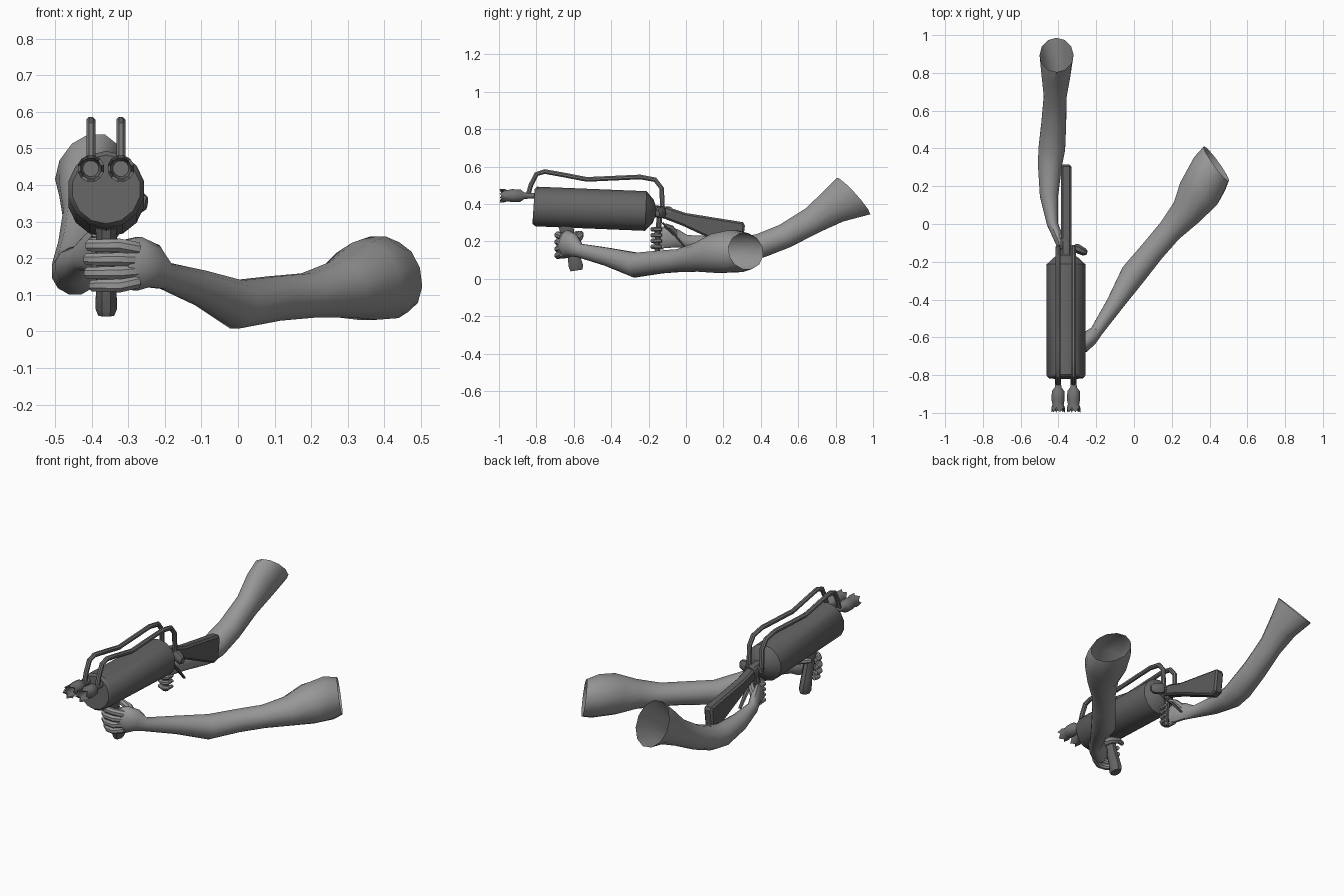
import bpy, bmesh, math
from mathutils import Vector


def material(name, v):
    m = bpy.data.materials.new(name)
    m.diffuse_color = (v, v, v, 1)
    return m


SKIN = material("light grey", 0.31)
METAL = material("dark grey", 0.13)
STEEL = material("mid grey", 0.17)
WOOD = material("charcoal", 0.11)
Z, X = Vector((0, 0, 1)), Vector((1, 0, 0))


def finish(name, bm, mat, angle=40):
    bmesh.ops.recalc_face_normals(bm, faces=bm.faces)
    me = bpy.data.meshes.new(name)
    bm.to_mesh(me)
    bm.free()
    me.materials.append(mat)
    ob = bpy.data.objects.new(name, me)
    bpy.context.collection.objects.link(ob)
    bpy.ops.object.select_all(action='DESELECT')
    ob.select_set(True)
    bpy.context.view_layer.objects.active = ob
    bpy.ops.object.shade_smooth_by_angle(angle=math.radians(angle))
    return ob


def loft(name, rings, mat, sides=10, ref=Z, caps=(True, True), normals=None, jag=None):
    """Skin elliptical rings (x, y, z, half width, half height) along a path."""
    bm = bmesh.new()
    pts = [Vector(r[:3]) for r in rings]
    loops = []
    for i, r in enumerate(rings):
        n = pts[min(i + 1, len(pts) - 1)] - pts[max(i - 1, 0)]
        if normals and i in normals:
            n = Vector(normals[i])
        n.normalize()
        side = n.cross(ref).normalized()
        up = side.cross(n)
        loop = []
        for k in range(sides):
            a = 2 * math.pi * (k + 0.5) / sides
            p = pts[i] + side * math.cos(a) * r[3] + up * math.sin(a) * r[4]
            if jag and i in jag:
                p.y += 0.012 * (-1) ** k
            loop.append(bm.verts.new(p))
        loops.append(loop)
    for a, b in zip(loops, loops[1:]):
        for k in range(sides):
            j = (k + 1) % sides
            bm.faces.new((a[k], a[j], b[j], b[k]))
    if caps[0]:
        bm.faces.new(loops[0])
    if caps[1]:
        bm.faces.new(loops[-1])
    return finish(name, bm, mat)


def tube(name, path, r, mat, sides=8, ref=Z):
    return loft(name, [(*p, r, r) for p in path], mat, sides, ref)


# Tank body with chamfered front and conical rear
CX = -0.36
tank = [(-0.815, 0.388, 0.094), (-0.80, 0.387, 0.106), (-0.215, 0.363, 0.106),
        (-0.175, 0.361, 0.062), (-0.165, 0.361, 0.032), (-0.08, 0.355, 0.03)]
loft("tank", [(CX, y, z, r, r) for y, z, r in tank], METAL, 14)

# Twin nozzles with jagged mouths, and the pipes arching over the tank
nozzle = [(-0.81, 0.015), (-0.865, 0.018), (-0.885, 0.034), (-0.93, 0.036),
          (-0.955, 0.031), (-0.985, 0.037), (-0.98, 0.029), (-0.90, 0.022)]
pipe = [(-0.845, 0.445), (-0.83, 0.50), (-0.80, 0.56), (-0.755, 0.574), (-0.66, 0.557),
        (-0.53, 0.532), (-0.245, 0.545), (-0.165, 0.53), (-0.13, 0.485), (-0.125, 0.35)]
for tag, x in (("left", -0.402), ("right", -0.32)):
    loft(tag + "_nozzle", [(x, y, 0.445, r, r) for y, r in nozzle], STEEL, 12,
         normals={i: (0, -1, 0) for i in range(8)}, jag=(5, 6))
    tube(tag + "_pipe", [(x, y, z) for y, z in pipe], 0.0135, STEEL, ref=X)

# Cross bar and side valve knob
tube("pipe_cross_bar", [(-0.41, -0.125, 0.37), (-0.31, -0.125, 0.37)], 0.014, STEEL)
tube("valve_stem", [(CX, -0.12, 0.36), (-0.30, -0.135, 0.355)], 0.016, METAL)
loft("valve_knob", [(-0.315, -0.125, 0.357, 0.022, 0.03), (-0.30, -0.13, 0.356, 0.026, 0.034),
                    (-0.265, -0.148, 0.352, 0.022, 0.03), (-0.25, -0.153, 0.35, 0.012, 0.018)],
     METAL, 8)

# Shoulder stock: extruded side profile with softened edges
profile = [(-0.16, 0.392), (-0.1, 0.385), (0.0, 0.352), (0.305, 0.303), (0.315, 0.285),
           (0.30, 0.165), (0.26, 0.155), (-0.02, 0.285), (-0.15, 0.335)]
bm = bmesh.new()
base = bm.faces.new([bm.verts.new((-0.386, y, z)) for y, z in profile])
ext = bmesh.ops.extrude_face_region(bm, geom=[base])
bmesh.ops.translate(bm, vec=(0.054, 0, 0), verts=[v for v in ext["geom"]
                                                  if isinstance(v, bmesh.types.BMVert)])
bmesh.ops.bevel(bm, geom=[e for e in bm.edges if abs(e.verts[0].co.x - e.verts[1].co.x) < 1e-4],
                offset=0.01, segments=1, affect='EDGES')
finish("stock", bm, WOOD, 30)

# Grips, trigger lever
loft("front_grip", [(CX, -0.645, 0.30, 0.045, 0.032), (CX, -0.625, 0.20, 0.034, 0.028),
                    (CX, -0.60, 0.12, 0.036, 0.03), (CX, -0.588, 0.065, 0.042, 0.032),
                    (CX, -0.585, 0.045, 0.034, 0.024)], METAL, 8, X)
tube("rear_grip", [(CX, -0.14, 0.34), (CX, -0.15, 0.25), (CX, -0.155, 0.15)], 0.016, METAL, ref=X)
loft("trigger_lever", [(-0.345, -0.125, 0.30, 0.007, 0.014), (-0.345, -0.06, 0.235, 0.007, 0.014),
                       (-0.345, -0.005, 0.17, 0.006, 0.01)], METAL, 6, X)

# Front arm, open at the shoulder
loft("front_arm", [
    (-0.315, -0.655, 0.185, 0.036, 0.066), (-0.275, -0.635, 0.185, 0.05, 0.076),
    (-0.235, -0.605, 0.178, 0.044, 0.062), (-0.20, -0.57, 0.152, 0.034, 0.038),
    (-0.10, -0.42, 0.118, 0.048, 0.05), (-0.005, -0.268, 0.074, 0.07, 0.068),
    (0.10, -0.14, 0.09, 0.066, 0.063), (0.19, -0.035, 0.098, 0.068, 0.063),
    (0.28, 0.065, 0.115, 0.088, 0.08), (0.345, 0.165, 0.137, 0.118, 0.11),
    (0.40, 0.265, 0.148, 0.125, 0.118), (0.435, 0.32, 0.148, 0.115, 0.10)],
    SKIN, 12, caps=(True, False), normals={10: (0.75, 0.62, 0.2), 11: (0.8, 0.58, 0.15)})

# Front hand: fingers wrap round the grip, thumb behind
for i, z in enumerate((0.125, 0.16, 0.197, 0.235)):
    x = (-0.395, -0.408, -0.41, -0.405)[i]
    loft("front_finger_%d" % (i + 1),
         [(-0.275, -0.66, 0.185 + (z - 0.185) * 0.8, 0.02, 0.02), (-0.325, -0.685, z, 0.019, 0.02),
          (x + 0.03, -0.68, z, 0.017, 0.018), (x, -0.655, z, 0.015, 0.017),
          (x, -0.62, z, 0.011, 0.012)], SKIN, 8)
loft("front_thumb", [(-0.26, -0.60, 0.20, 0.025, 0.025), (-0.31, -0.57, 0.225, 0.022, 0.022),
                     (-0.36, -0.565, 0.24, 0.018, 0.018), (-0.405, -0.585, 0.245, 0.012, 0.012)],
     SKIN, 8)

# Rear arm, open at the shoulder with a slanted rim
loft("rear_arm", [
    (-0.382, -0.145, 0.22, 0.018, 0.055), (-0.39, -0.10, 0.225, 0.026, 0.062),
    (-0.41, -0.05, 0.215, 0.028, 0.05), (-0.432, 0.0, 0.20, 0.03, 0.036),
    (-0.45, 0.15, 0.18, 0.05, 0.05), (-0.445, 0.31, 0.163, 0.066, 0.064),
    (-0.435, 0.40, 0.178, 0.073, 0.067), (-0.425, 0.53, 0.23, 0.068, 0.068),
    (-0.417, 0.68, 0.315, 0.062, 0.076), (-0.413, 0.79, 0.39, 0.078, 0.10),
    (-0.41, 0.895, 0.442, 0.09, 0.135)],
    SKIN, 12, caps=(True, False), normals={10: (-0.2, 0.72, 0.68)})

# Rear hand: stacked fingers and thumb
for i, z in enumerate((0.172, 0.203, 0.234, 0.265)):
    loft("rear_finger_%d" % (i + 1),
         [(-0.388, -0.12, z, 0.016, 0.015), (-0.386, -0.165, z, 0.015, 0.014),
          (-0.36, -0.178, z, 0.013, 0.013), (-0.338, -0.165, z, 0.012, 0.012),
          (-0.335, -0.13, z, 0.009, 0.009)], SKIN, 8)
loft("rear_thumb", [(-0.40, -0.06, 0.235, 0.022, 0.022), (-0.37, -0.08, 0.27, 0.018, 0.018),
                    (-0.345, -0.11, 0.285, 0.012, 0.012)], SKIN, 8)
